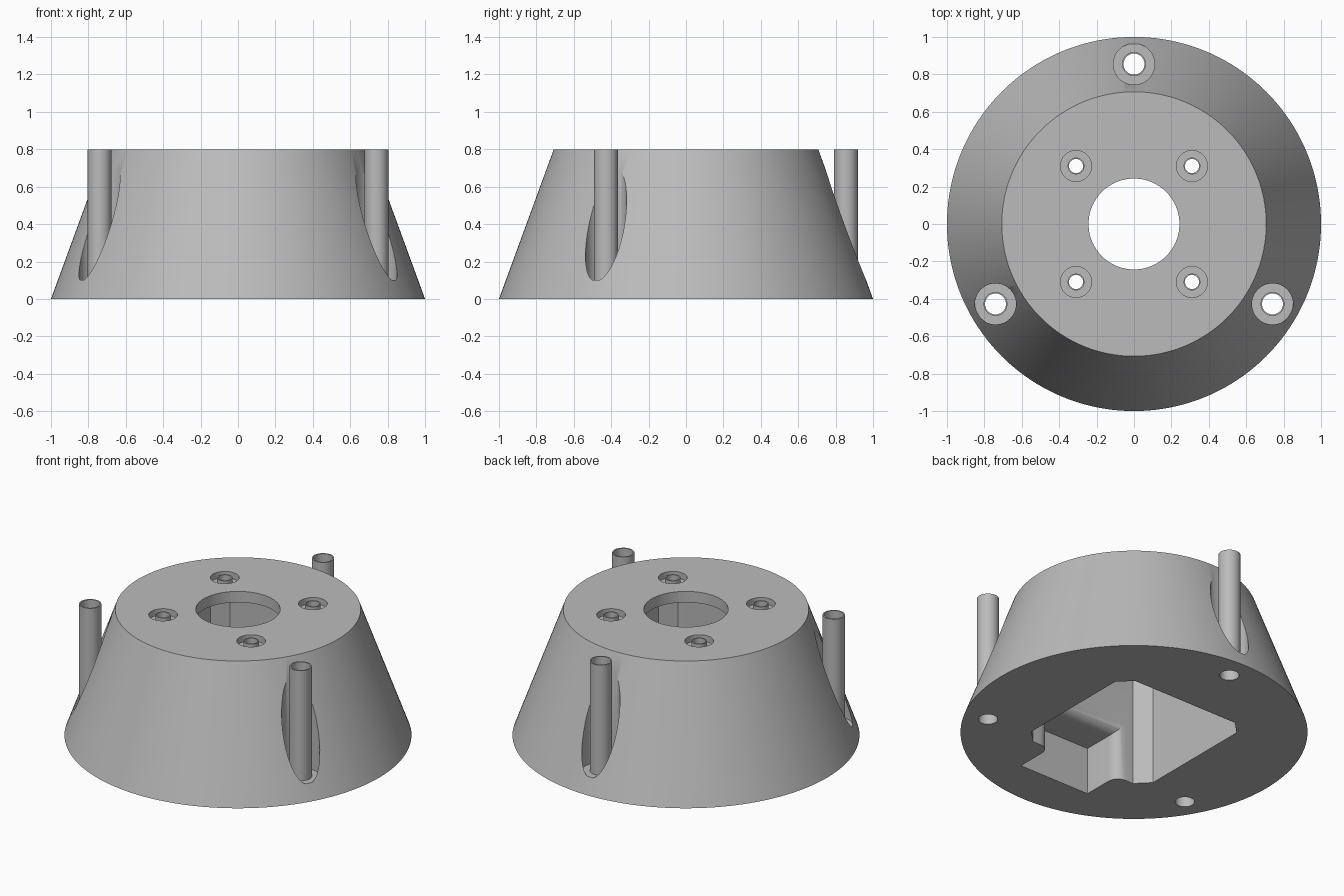
import bpy
import bmesh
from math import cos, sin, pi, radians

cube = bpy.data.objects.get("Cube")
if cube:
    bpy.data.objects.remove(cube, do_unlink=True)

grey = bpy.data.materials.new("plain grey")
grey.use_nodes = True
grey.diffuse_color = (0.5, 0.5, 0.5, 1)
grey.node_tree.nodes["Principled BSDF"].inputs["Base Color"].default_value = (0.5, 0.5, 0.5, 1)

HEIGHT = 0.8
PLATE = 0.07      # thickness of the top plate
FLOOR = 0.1       # height of the foot screw seats
RECESS = 0.04     # depth of the top screw recesses


def loft(name, loops, closed=False):
    """Skin equal-length point loops; cap the ends or close the ring."""
    bm = bmesh.new()
    rings = [[bm.verts.new(p) for p in loop] for loop in loops]
    pairs = list(zip(rings, rings[1:]))
    if closed:
        pairs.append((rings[-1], rings[0]))
    else:
        bm.faces.new(rings[0])
        bm.faces.new(rings[-1])
    for a, b in pairs:
        for i in range(len(a)):
            j = (i + 1) % len(a)
            bm.faces.new((a[i], a[j], b[j], b[i]))
    bmesh.ops.recalc_face_normals(bm, faces=bm.faces)
    mesh = bpy.data.meshes.new(name)
    bm.to_mesh(mesh)
    bm.free()
    mesh.materials.append(grey)
    ob = bpy.data.objects.new(name, mesh)
    bpy.context.collection.objects.link(ob)
    return ob


def circle(r, z, at=(0, 0), n=48):
    return [(at[0] + r * cos(2 * pi * i / n), at[1] + r * sin(2 * pi * i / n), z)
            for i in range(n)]


def cylinder(r, z0, z1, at=(0, 0), n=48):
    return loft("cutter", [circle(r, z0, at, n), circle(r, z1, at, n)])


def tube(name, outer, inner, z0, z1, at):
    profile = [(outer, z0), (outer, z1), (inner, z1), (inner, z0)]
    return smooth(loft(name, [circle(r, z, at) for r, z in profile], closed=True))


def cut(target, cutter):
    cutter.hide_render = True
    mod = target.modifiers.new("cut", "BOOLEAN")
    mod.operation = "DIFFERENCE"
    mod.solver = "EXACT"
    mod.object = cutter
    bpy.context.view_layer.objects.active = target
    bpy.ops.object.modifier_apply(modifier=mod.name)
    bpy.data.objects.remove(cutter, do_unlink=True)


def smooth(ob):
    bpy.ops.object.select_all(action="DESELECT")
    ob.select_set(True)
    bpy.context.view_layer.objects.active = ob
    bpy.ops.object.shade_smooth_by_angle(angle=radians(30))
    return ob


# Tapered round body
body = loft("tapered_body", [circle(1, 0, n=160), circle(0.707, HEIGHT, n=160)])

# Square pocket with chamfered corners, open at the bottom
A, B = 0.457, 0.375
octagon = [(A, -B), (A, B), (B, A), (-B, A), (-A, B), (-A, -B), (-B, -A), (B, -A)]
cut(body, loft("cutter", [[(x, y, z) for x, y in octagon] for z in (-0.1, HEIGHT - PLATE)]))

# Side slot whose mouth flares into the pocket with a rounded edge
FLARE = 0.07
sections = [(-0.715, 0)]
for k in range(9):
    t = k / 8 * pi / 2
    sections.append((-A - FLARE + FLARE * sin(t), FLARE * (1 - cos(t))))
sections.append((-0.3, FLARE))
cut(body, loft("cutter", [[(-0.25 - f, y, -0.1), (0.25 + f, y, -0.1),
                           (0.25 + f, y, 0.3 + f), (-0.25 - f, y, 0.3 + f)]
                          for y, f in sections]))

# Central opening through the top plate
cut(body, cylinder(0.243, 0.5, 1, n=96))

# Foot screw wells in the sloped side, each with a thin upright sleeve
for i in range(3):
    a = radians(90 + 120 * i)
    at = (0.855 * cos(a), 0.855 * sin(a))
    cut(body, cylinder(0.11, FLOOR, 1, at))
    cut(body, cylinder(0.056, -0.1, 0.5, at))
    tube(f"foot_sleeve_{i + 1}", 0.064, 0.056, FLOOR, HEIGHT, at)

# Top screw recesses, each with a short sleeve
for sx in (-1, 1):
    for sy in (-1, 1):
        at = (0.31 * sx, 0.31 * sy)
        cut(body, cylinder(0.083, HEIGHT - RECESS, 1, at))
        cut(body, cylinder(0.038, 0.5, 1, at))
        side = ("left" if sx > 0 else "right") + ("_back" if sy > 0 else "_front")
        tube("top_sleeve_" + side, 0.045, 0.038, HEIGHT - RECESS, HEIGHT, at)

smooth(body)
